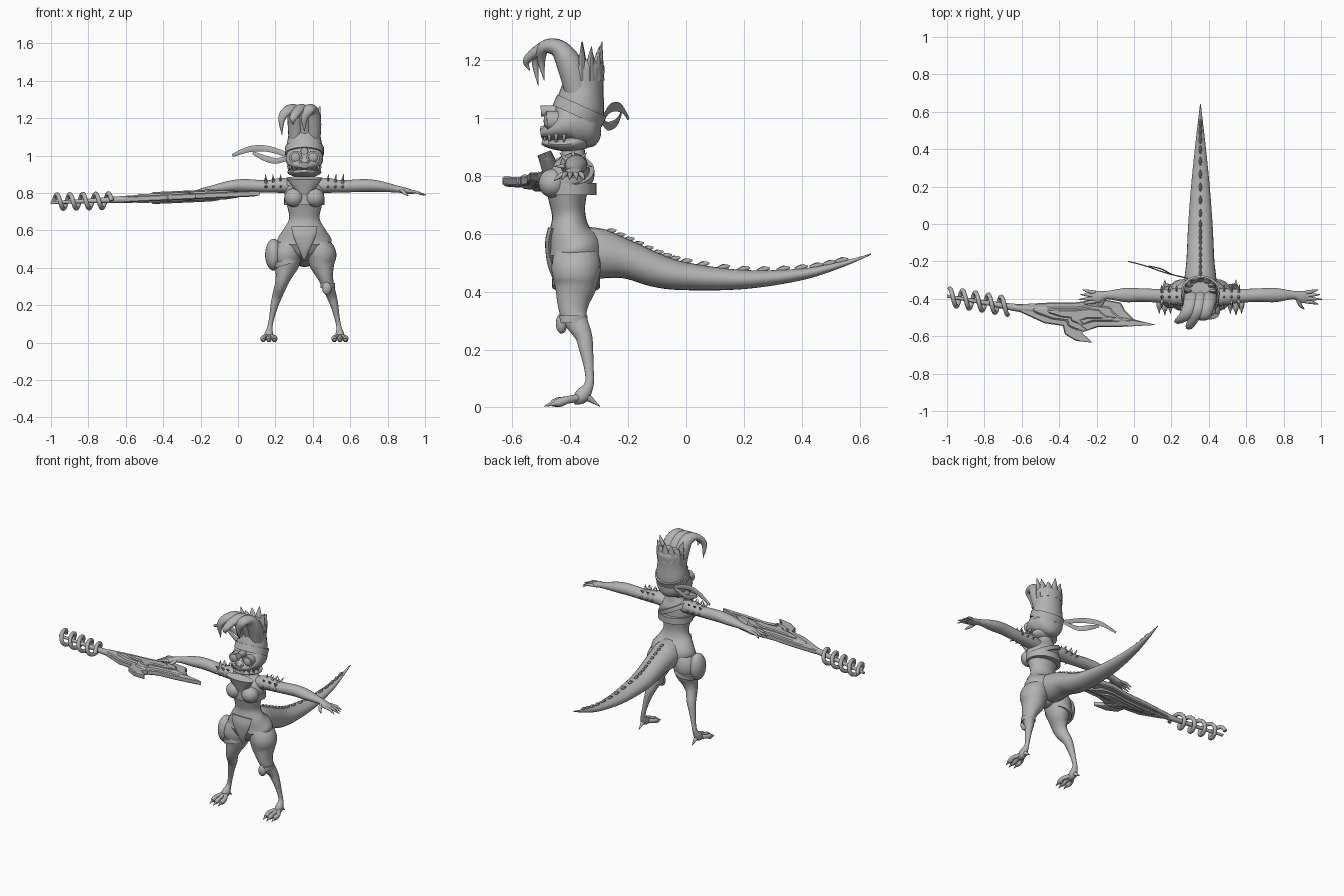
import bpy
import bmesh
import math
from mathutils import Vector, Matrix

cube = bpy.data.objects.get("Cube")
if cube:
    bpy.data.objects.remove(cube, do_unlink=True)

grey = bpy.data.materials.new("plain_grey")
grey.use_nodes = True
grey.diffuse_color = (.45, .45, .45, 1)
grey.node_tree.nodes["Principled BSDF"].inputs["Base Color"].default_value = grey.diffuse_color

BODY = Vector((.355, -.39, 0))
WORLD = Vector((0, 0, 0))
X_AXIS, Y_AXIS = Vector((1, 0, 0)), Vector((0, 1, 0))
SIDES = {"left": 1, "right": -1}


def finish(name, bm, origin=BODY, angle=40):
    bmesh.ops.recalc_face_normals(bm, faces=bm.faces)
    mesh = bpy.data.meshes.new(name)
    bm.to_mesh(mesh)
    bm.free()
    mesh.materials.append(grey)
    mesh.shade_smooth()
    mesh.set_sharp_from_angle(angle=math.radians(angle))
    part = bpy.data.objects.new(name, mesh)
    part.location = origin
    bpy.context.collection.objects.link(part)
    return part


def sample(points, steps):
    """Smooth curve through points of position plus two radii."""
    rows = [tuple(map(float, p)) for p in points]
    result = []
    for i in range(len(rows) - 1):
        a, b = rows[max(i - 1, 0)], rows[i]
        c, d = rows[i + 1], rows[min(i + 2, len(rows) - 1)]
        for k in range(steps):
            t = k / steps
            result.append(tuple(
                q + t * (r - p) / 2 + t * t * (p - 2.5 * q + 2 * r - s / 2)
                + t ** 3 * (3 * (q - r) + s - p) / 2
                for p, q, r, s in zip(a, b, c, d)))
    result.append(rows[-1])
    return result


def loft(name, points, side=X_AXIS, sides=24, steps=5, origin=BODY, flip=1):
    """Skin elliptical rings along a path; flip=-1 mirrors it in x."""
    rows = sample(points, steps)
    bm = bmesh.new()
    rings = []
    for i, row in enumerate(rows):
        ahead, behind = rows[min(i + 1, len(rows) - 1)], rows[max(i - 1, 0)]
        tangent = (Vector(ahead[:3]) - Vector(behind[:3])).normalized()
        across = (side - tangent * side.dot(tangent)).normalized()
        up = tangent.cross(across)
        ring = []
        for k in range(sides):
            turn = math.tau * k / sides
            co = (Vector(row[:3]) + across * max(row[3], .001) * math.cos(turn)
                  + up * max(row[4], .001) * math.sin(turn))
            co.x *= flip
            ring.append(bm.verts.new(co))
        rings.append(ring)
    for low, high in zip(rings, rings[1:]):
        for k in range(sides):
            j = (k + 1) % sides
            bm.faces.new((low[k], low[j], high[j], high[k]))
    bm.faces.new(rings[0])
    bm.faces.new(rings[-1])
    return finish(name, bm, origin)


def ball(name, centre, radii):
    bm = bmesh.new()
    bmesh.ops.create_uvsphere(
        bm, u_segments=24, v_segments=14, radius=1,
        matrix=Matrix.Translation(centre) @ Matrix.Diagonal((*radii, 1)))
    return finish(name, bm)


def spike(name, base, tip, radius, flip=1, end=.001):
    side = Y_AXIS if abs(tip[0] - base[0]) > abs(tip[1] - base[1]) else X_AXIS
    return loft(name, [(*base, radius, radius), (*tip, end, end)], side, 10, 2, flip=flip)


def band(name, centre, radii, half, lean=(0, 0, 1)):
    """Solid strap around a limb, tilted along lean."""
    offset = Vector(lean).normalized() * half
    ends = [Vector(centre) - offset, Vector(centre) + offset]
    return loft(name, [(*e, *radii) for e in ends], sides=32, steps=1)


def plate(name, outline, half, slope=.045, height=.793):
    """Flat slab cut to an outline, gently sloping along x."""
    bm = bmesh.new()
    base = bm.faces.new([bm.verts.new((x, y, -half)) for x, y in outline])
    grown = bmesh.ops.extrude_face_region(bm, geom=[base])["geom"]
    for v in grown:
        if isinstance(v, bmesh.types.BMVert):
            v.co.z = half
    for v in bm.verts:
        v.co.z += height + slope * v.co.x
    part = finish(name, bm, WORLD, 25)
    bevel = part.modifiers.new("soft_edge", "BEVEL")
    bevel.width = half / 3
    return part


# Torso, chest and clothing
loft("torso", [(0, .01, .44, .02, .03), (0, .01, .48, .09, .08), (0, .01, .54, .145, .098),
               (0, -.01, .6, .115, .075), (0, -.015, .66, .082, .058), (0, -.02, .72, .09, .065),
               (0, -.02, .78, .105, .08), (0, -.005, .83, .1, .065), (0, 0, .86, .07, .045),
               (0, 0, .89, .045, .04), (0, 0, .93, .04, .04)])
loft("front_collar", [(0, -.07, .79, .03, .03), (0, -.085, .84, .07, .028), (0, -.1, .88, .098, .025)])
loft("hip_panel", [(0, -.075, .62, .07, .012), (0, -.085, .57, .06, .012),
                   (0, -.078, .5, .03, .012), (0, -.06, .45, .01, .012)])
band("chest_strap", (0, -.01, .755), (.108, .09), .02)
band("back_cross_strap", (0, -.005, .81), (.115, .078), .013, (.5, 0, 1))
band("thigh_strap", (-.1, .01, .43), (.076, .083), .014, (-.3, 0, 1))
band("knee_strap", (.125, 0, .305), (.038, .05), .013)
ball("knee_pad", (.12, -.04, .29), (.025, .02, .035))
ball("hip_pouch", (-.165, 0, .47), (.045, .06, .085))

# Arms, hands, legs and feet
for label, s in SIDES.items():
    ball(label + "_breast", (.055 * s, -.07, .775), (.052, .05, .05))
    loft(label + "_arm", [(.06, 0, .83, .04, .035), (.12, 0, .84, .045, .04), (.2, .005, .835, .037, .033),
                          (.32, .01, .84, .036, .034), (.4, .01, .835, .038, .03),
                          (.5, .01, .82, .022, .018), (.55, 0, .81, .032, .015),
                          (.585, 0, .803, .02, .008)], Y_AXIS, flip=s)
    for k in range(4):
        y = .03 - .02 * k
        reach = .63 + .01 * (k % 3)
        loft(label + "_finger", [(.56, y * .8, .808, .01, .009), (.6, y, .804, .009, .008),
                                 (reach, y * 1.3, .788, .002, .002)], Y_AXIS, 10, flip=s)
    loft(label + "_thumb", [(.52, -.01, .815, .012, .01), (.535, -.045, .8, .01, .009),
                            (.555, -.065, .785, .002, .002)], X_AXIS, 10, flip=s)
    band(label + "_shoulder_cuff", (.15 * s, 0, .838), (.042, .046), .02, (s, 0, 0))
    for x in (.12, .16, .2):
        for turn in range(-2, 3):
            aim = Vector((.15, math.sin(turn * .8), math.cos(turn * .8)))
            root = Vector((x, 0, .835))
            spike(label + "_shoulder_spike", root + aim * .03, root + aim * .066, .009, s)
    loft(label + "_leg", [(.06, .01, .55, .05, .075), (.09, .01, .48, .078, .085), (.095, .008, .42, .068, .073),
                          (.11, 0, .36, .045, .055), (.125, .005, .31, .033, .043),
                          (.145, .035, .25, .027, .03), (.16, .045, .2, .021, .024),
                          (.175, .055, .13, .014, .016), (.185, .055, .08, .014, .016),
                          (.19, .03, .04, .024, .026), (.19, 0, .02, .015, .012)], flip=s)
    for spread in (-1, 0, 1):
        x, tip = .19 + .03 * spread, -.075 + .01 * abs(spread)
        loft(label + "_toe", [(.19, .03, .035, .014, .014), (x, -.02, .026, .013, .013),
                              (x, tip + .02, .018, .015, .016), (x, tip, .014, .01, .01)], sides=12, flip=s)
        spike(label + "_toe_claw", (x, tip + .005, .015), (x, tip - .025, .004), .009, s)
    spike(label + "_heel_claw", (.19, .05, .035), (.19, .092, .004), .014, s)

# Tail and its ridge
tail = [(0, .04, .54, .085, .085), (0, .1, .53, .085, .085), (0, .19, .51, .075, .066),
        (0, .29, .473, .07, .058), (0, .39, .453, .065, .048), (0, .59, .442, .05, .033),
        (0, .79, .46, .03, .02), (0, .93, .495, .014, .01), (0, 1.03, .53, .002, .002)]
loft("tail", tail)
for row in sample(tail, 3)[4:-3]:
    x, y, z, wide, tall = row
    loft("tail_ridge", [(0, y - .025, z + tall * .95, .004, .004), (0, y, z + tall + .004, .009, .011),
                        (0, y + .022, z + tall + .008, .001, .002)], sides=8, steps=2)

# Head, jaws and teeth
loft("head", [(0, .095, .98, .03, .04), (0, .07, .98, .08, .08), (0, 0, .985, .1, .085),
              (0, -.05, .965, .092, .05), (0, -.09, .952, .065, .028), (0, -.113, .948, .03, .015)])
loft("lower_jaw", [(0, .04, .925, .06, .03), (0, 0, .913, .09, .03), (0, -.05, .908, .082, .02),
                   (0, -.09, .913, .055, .014), (0, -.108, .918, .025, .008)])
for k in range(-4, 5):
    x, y = .085 * math.sin(k * .36), -.02 - .082 * math.cos(k * .36)
    spike("upper_tooth", (x, y, .945), (x, y - .002, .915), .009)
    spike("lower_tooth", (x * .85, y + .003, .912), (x * .85, y, .935), .007)
for label, s in SIDES.items():
    spike(label + "_goggle", (.045, -.02, .992), (.047, -.092, .99), .034, s, .036)
    ball(label + "_goggle_lens", (.047 * s, -.09, .99), (.025, .012, .025))
    spike(label + "_nostril", (.02, -.09, .965), (.022, -.113, .965), .012, s, .007)
spike("forehead_lens", (0, -.03, 1.025), (0, -.112, 1.024), .022, end=.02)
band("headband", (0, .022, 1.025), (.104, .093), .02, (0, .45, 1))

# Tall crest with upright points and forward curling locks
loft("crest", [(0, .02, .99, .098, .085), (0, .025, 1.05, .096, .083), (0, .035, 1.12, .084, .07),
               (0, .038, 1.18, .085, .07), (0, .04, 1.205, .07, .055)])
for k in range(7):
    turn = math.radians(-10 + k * 33)
    x, y = math.cos(turn), math.sin(turn)
    top = 1.265 - .018 * (k % 3)
    loft("crest_point", [(.06 * x, .04 + .05 * y, 1.13, .026, .018), (.068 * x, .04 + .052 * y, 1.2, .022, .012),
                         (.085 * x, .04 + .06 * y, top, .001, .001)], sides=12)
for root, tip, drop, reach in ((-.045, -.12, 1.11, -.12), (0, -.06, 1.165, -.15), (.045, .0, 1.13, -.1)):
    mid = (root + tip) / 2
    loft("curled_lock", [(root, .02, 1.08, .04, .045), (root, -.01, 1.18, .045, .045),
                         (root - .01, -.05, 1.24, .04, .032), (mid, -.1, 1.245, .032, .022),
                         (tip, reach - .01, 1.2, .02, .014), (tip, reach, drop, .001, .001)], sides=16)

# Headband ribbons
loft("long_ribbon", [(-.07, .1, .995, .003, .012), (-.19, .13, 1.035, .003, .016),
                     (-.29, .165, 1.035, .003, .016), (-.385, .19, 1.0, .003, .008)], Y_AXIS, 8)
loft("short_ribbon", [(-.07, .1, .99, .003, .012), (-.15, .12, .972, .003, .015),
                      (-.21, .15, .985, .003, .015), (-.275, .165, 1.015, .003, .008)], Y_AXIS, 8)

# Weapon: hooked blade, layered plates, shaft and coil
blade = [(-.63, -.43), (-.45, -.42), (-.32, -.42), (-.18, -.4), (-.07, -.42), (-.05, -.46), (0, -.51),
         (.12, -.54), (-.07, -.55), (-.19, -.55), (-.28, -.58), (-.22, -.635), (-.31, -.625),
         (-.37, -.59), (-.38, -.545), (-.48, -.53), (-.61, -.47)]
plate("blade", blade, .016)
middle = Vector((-.3, -.48))
for name, wide, tall, half in (("blade_raised_plate", .75, .6, .024), ("blade_core_plate", .5, .35, .032)):
    plate(name, [(middle.x + (x - middle.x) * wide, middle.y + (y - middle.y) * tall)
                 for x, y in blade], half)
loft("weapon_shaft", [(-1, -.385, .748, .008, .008), (-.8, -.42, .757, .012, .012),
                      (-.55, -.455, .768, .022, .02), (-.2, -.46, .785, .02, .02)], Y_AXIS, 16, origin=WORLD)
coil = []
for k in range(73):
    t = k / 72
    turn = t * math.tau * 4.5
    coil.append((-.985 + .31 * t, -.39 - .05 * t + .045 * math.cos(turn),
                 .753 + .006 * t + .038 * math.sin(turn), .012, .012))
loft("weapon_coil", coil, X_AXIS, 12, 2, WORLD)
